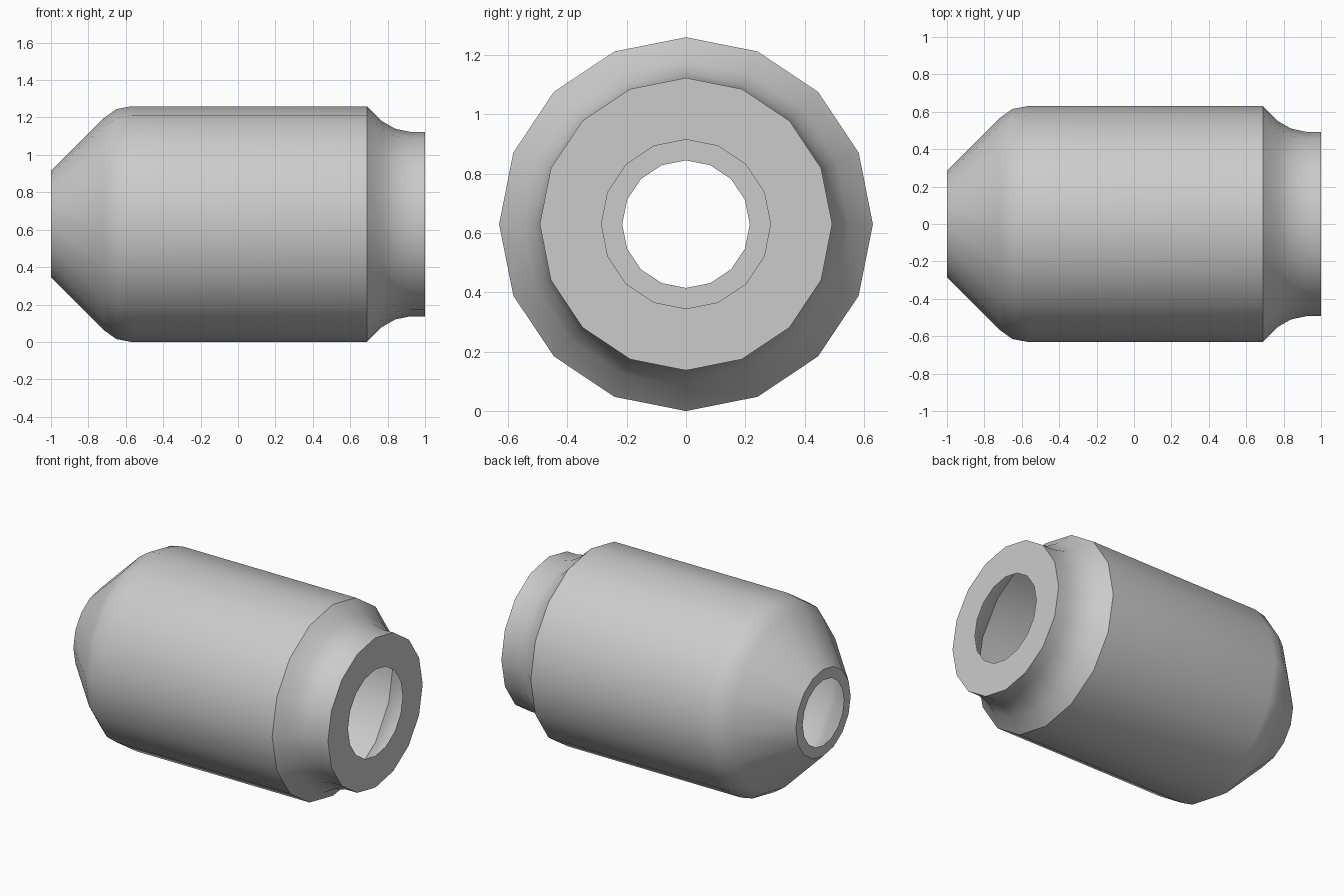
import bpy
import bmesh
import math
from mathutils import Vector

cube = bpy.data.objects.get("Cube")
if cube:
    bpy.data.objects.remove(cube, do_unlink=True)

SIDES = 16
RADIUS = 0.63      # widest radius, also the axis height
OPENING = 0.285    # tip radius and rear opening radius
NECK = 0.493

grey = bpy.data.materials.new("light_grey")
grey.use_nodes = True
colour = (0.6, 0.6, 0.6, 1)
grey.diffuse_color = colour
grey.node_tree.nodes["Principled BSDF"].inputs["Base Color"].default_value = colour


def lathe(name, profile):
    """Revolve (x, radius) points around the lengthwise axis as an open shell."""
    bm = bmesh.new()
    verts = [bm.verts.new((x, 0, r)) for x, r in profile]
    edges = [bm.edges.new(pair) for pair in zip(verts, verts[1:])]
    bmesh.ops.spin(bm, geom=verts + edges, cent=Vector(), axis=Vector((1, 0, 0)),
                   angle=math.tau, steps=SIDES)
    bmesh.ops.remove_doubles(bm, verts=bm.verts, dist=0.0005)
    bmesh.ops.recalc_face_normals(bm, faces=bm.faces)
    # Turn the shell outwards: away from the axis, or away from the middle on end rings
    side = 0
    for f in bm.faces:
        c = f.calc_center_median()
        flat = abs(f.normal.x) > 0.99
        out = Vector((c.x, 0, 0)) if flat else Vector((0, c.y, c.z))
        side += f.normal.dot(out)
    if side < 0:
        bmesh.ops.reverse_faces(bm, faces=bm.faces)
    mesh = bpy.data.meshes.new(name)
    bm.to_mesh(mesh)
    bm.free()
    mesh.materials.append(grey)
    obj = bpy.data.objects.new(name, mesh)
    obj.location.z = RADIUS
    bpy.context.collection.objects.link(obj)
    bpy.ops.object.select_all(action='DESELECT')
    obj.select_set(True)
    bpy.context.view_layer.objects.active = obj
    bpy.ops.object.shade_smooth_by_angle(angle=math.radians(30))
    return obj


# Straight barrel with a rounded shoulder and a conical nose
lathe("barrel_shell", [(-1, OPENING), (-0.72, 0.565), (-0.65, 0.615),
                       (-0.57, RADIUS), (0.69, RADIUS)])

# Concave neck at the other end
lathe("neck", [(0.69, RADIUS), (0.77, 0.55), (0.84, 0.51), (0.92, NECK), (1, NECK)])

# Flat end rings around the two openings of the hollow shell
lathe("nose_ring", [(-1, 0.215), (-1, OPENING)])
lathe("neck_ring", [(1, NECK), (1, OPENING)])
